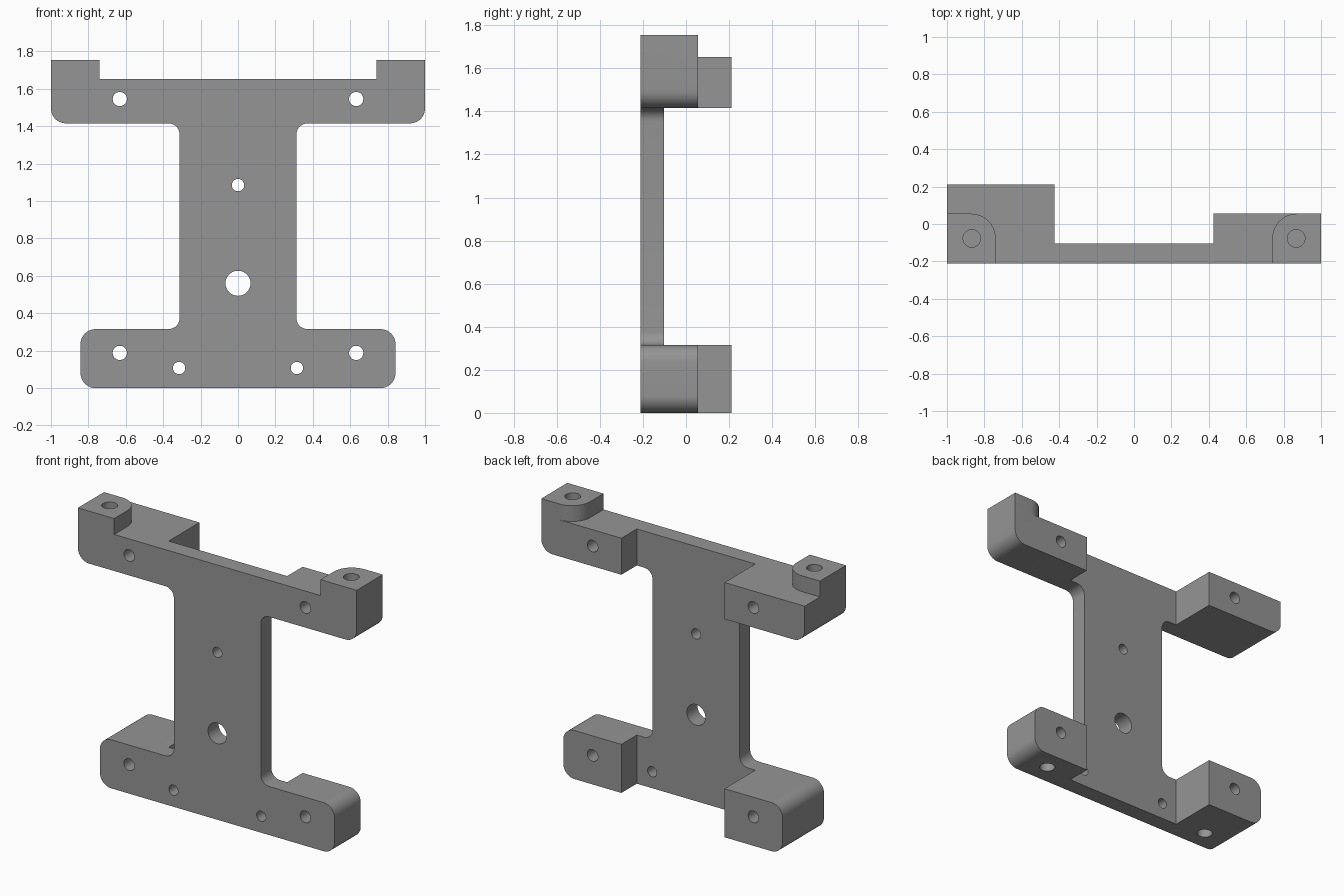
import bpy, bmesh, math
from mathutils import Vector

if "Cube" in bpy.data.objects:
    bpy.data.objects.remove(bpy.data.objects["Cube"])

grey = bpy.data.materials.new("mid grey")
grey.diffuse_color = (0.3, 0.3, 0.3, 1)
grey.use_nodes = True
grey.node_tree.nodes["Principled BSDF"].inputs["Base Color"].default_value = grey.diffuse_color


def rounded(points, seg=10):
    """Polygon from (x, y, corner radius), with tangent arcs at the corners."""
    out = []
    n = len(points)
    for i, (x, y, r) in enumerate(points):
        p = Vector((x, y))
        if r == 0:
            out.append(p)
            continue
        a = (Vector(points[i - 1][:2]) - p).normalized()
        b = (Vector(points[(i + 1) % n][:2]) - p).normalized()
        for k in range(seg + 1):
            t = k / seg * math.pi / 2
            out.append(p + a * r * (1 - math.sin(t)) + b * r * (1 - math.cos(t)))
    return out


def prism(name, outline, axis, lo, hi):
    """Extrude a 2D outline along y (outline in xz) or z (outline in xy)."""
    place = (lambda p, d: (p.x, d, p.y)) if axis == 'y' else (lambda p, d: (p.x, p.y, d))
    bm = bmesh.new()
    face = bm.faces.new([bm.verts.new(place(p, lo)) for p in outline])
    side = bmesh.ops.extrude_face_region(bm, geom=[face])
    move = Vector(place(Vector((0, 0)), hi - lo))
    bmesh.ops.translate(bm, vec=move, verts=[v for v in side['geom'] if isinstance(v, bmesh.types.BMVert)])
    bmesh.ops.recalc_face_normals(bm, faces=bm.faces)
    mesh = bpy.data.meshes.new(name)
    bm.to_mesh(mesh)
    bm.free()
    mesh.materials.append(grey)
    obj = bpy.data.objects.new(name, mesh)
    bpy.context.collection.objects.link(obj)
    return obj


def circle(x, y, r, n=32):
    return [Vector((x + r * math.cos(2 * math.pi * k / n), y + r * math.sin(2 * math.pi * k / n))) for k in range(n)]


def cut(target, cutter):
    cutter.hide_render = True
    bpy.context.view_layer.objects.active = target
    mod = target.modifiers.new("cut", 'BOOLEAN')
    mod.operation = 'DIFFERENCE'
    mod.solver = 'EXACT'
    mod.object = cutter
    bpy.ops.object.modifier_apply(modifier=mod.name)
    bpy.data.objects.remove(cutter)


# H-shaped body, right half of the outline mirrored to the left
right = [(0.842, 0, 0.08), (0.842, 0.315, 0.08), (0.312, 0.315, 0.06),
         (0.312, 1.415, 0.06), (1, 1.415, 0.08), (1, 1.755, 0)]
left = [(-x, z, r) for x, z, r in reversed(right)]
bracket = prism("mounting_bracket", rounded(right + left), 'y', -0.212, 0.212)

# Thin web in the middle, deep left blocks, shallower right blocks
recess = [(-0.425, -0.103, 0), (0.425, -0.103, 0), (0.425, 0.055, 0),
          (1.2, 0.055, 0), (1.2, 0.4, 0), (-0.425, 0.4, 0)]
cut(bracket, prism("rear_recess", rounded(recess), 'z', -0.2, 2))

# Step down the top, leaving a raised tab with one round corner at each end
step = [(-1.2, 0.4, 0), (-1.2, 0.055, 0), (-0.74, 0.055, 0.13), (-0.74, -0.4, 0),
        (0.74, -0.4, 0), (0.74, 0.055, 0.13), (1.2, 0.055, 0), (1.2, 0.4, 0)]
cut(bracket, prism("top_step", rounded(step), 'z', 1.652, 2))

# Holes through from front to back
holes = [(0, 0.56, 0.067), (0, 1.085, 0.033)]
for s in (-1, 1):
    holes += [(s * 0.632, 1.545, 0.038), (s * 0.632, 0.188, 0.038), (s * 0.315, 0.107, 0.033)]
for x, z, r in holes:
    cut(bracket, prism("through_hole", circle(x, z, r), 'y', -0.5, 0.5))

# Blind holes in the tabs and in the underside
for s in (-1, 1):
    cut(bracket, prism("tab_hole", circle(s * 0.867, -0.077, 0.047), 'z', 1.555, 2))
    cut(bracket, prism("foot_hole", circle(s * 0.632, -0.077, 0.047), 'z', -0.2, 0.14))

bpy.ops.object.select_all(action='DESELECT')
bracket.select_set(True)
bpy.context.view_layer.objects.active = bracket
bpy.ops.object.shade_smooth_by_angle(angle=math.radians(30))
